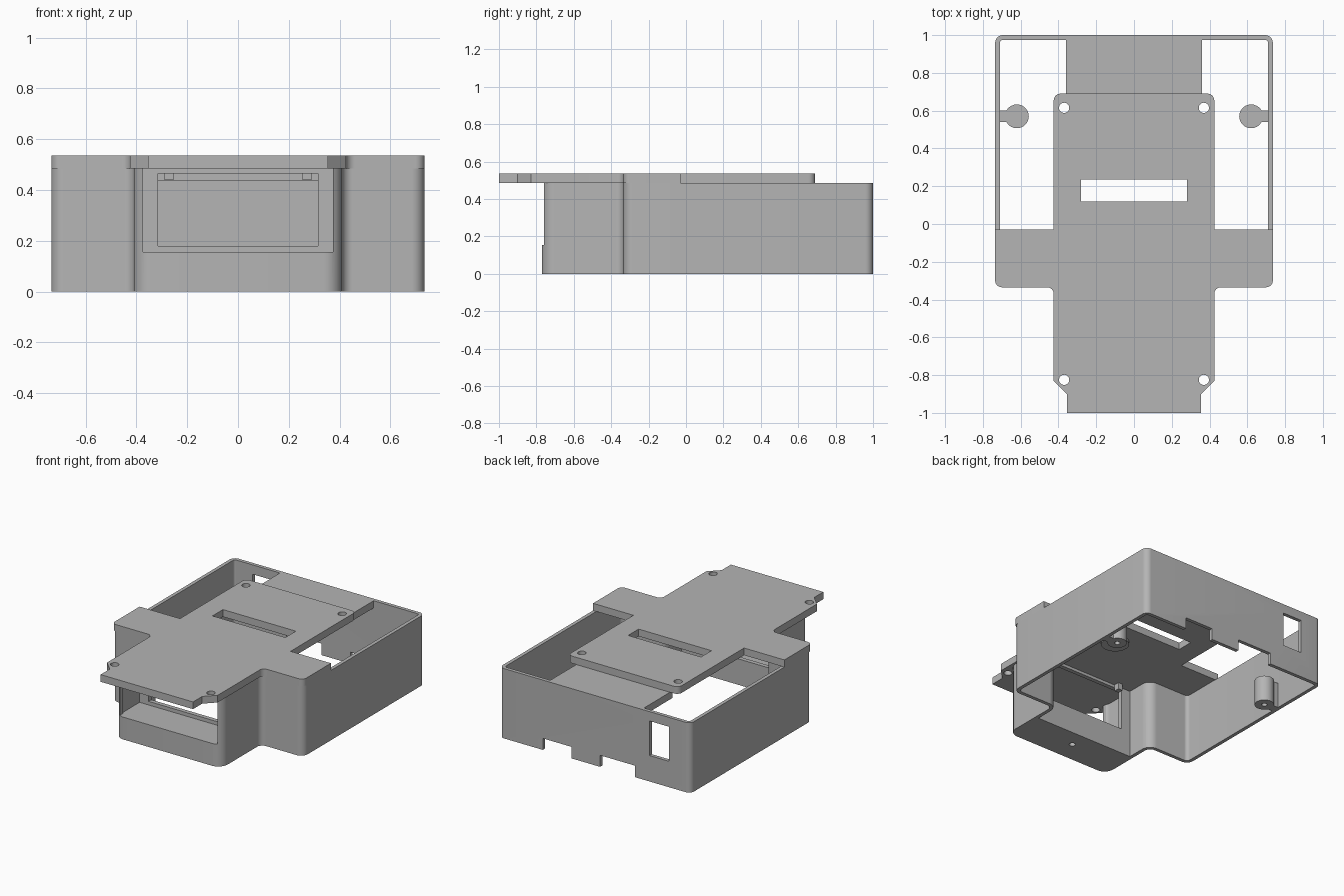
import bpy, bmesh, math
from mathutils import Vector

old = bpy.data.objects.get("Cube")
if old:
    bpy.data.objects.remove(old, do_unlink=True)

grey = bpy.data.materials.new("plastic_grey")
grey.use_nodes = True
grey.diffuse_color = (0.46, 0.46, 0.46, 1)
grey.node_tree.nodes["Principled BSDF"].inputs["Base Color"].default_value = grey.diffuse_color

WALL_TOP, TOP, WALL = 0.485, 0.535, 0.025


def rounded(points, steps=6):
    """Replace every corner (x, y, radius) with an arc tangent to both sides."""
    out = []
    for i, (x, y, r) in enumerate(points):
        p = Vector((x, y))
        if not r:
            out.append(p)
            continue
        a = (Vector(points[i - 1][:2]) - p).normalized()
        b = (Vector(points[(i + 1) % len(points)][:2]) - p).normalized()
        half = a.angle(b) / 2
        centre = p + (a + b).normalized() * r / math.sin(half)
        va = p + a * r / math.tan(half) - centre
        vb = p + b * r / math.tan(half) - centre
        for k in range(steps + 1):
            t = k / steps
            out.append(centre + va.lerp(vb, t).normalized() * r)
    return out


def mirrored(half):
    """Close a right-hand half outline with its mirror image."""
    return half + [(-x, y, r) for x, y, r in reversed(half)]


def prism(name, outline, z0, z1):
    bm = bmesh.new()
    face = bm.faces.new([bm.verts.new((p.x, p.y, z0)) for p in outline])
    top = bmesh.ops.extrude_face_region(bm, geom=[face])["geom"]
    moved = [v for v in top if isinstance(v, bmesh.types.BMVert)]
    bmesh.ops.translate(bm, verts=moved, vec=(0, 0, z1 - z0))
    bmesh.ops.recalc_face_normals(bm, faces=bm.faces)
    mesh = bpy.data.meshes.new(name)
    bm.to_mesh(mesh)
    bm.free()
    mesh.materials.append(grey)
    obj = bpy.data.objects.new(name, mesh)
    bpy.context.collection.objects.link(obj)
    return obj


def box(name, x0, x1, y0, y1, z0, z1):
    return prism(name, rounded([(x0, y0, 0), (x1, y0, 0), (x1, y1, 0), (x0, y1, 0)]), z0, z1)


def cylinder(name, x, y, r, z0, z1, n=28):
    ring = [Vector((x + r * math.cos(math.tau * k / n), y + r * math.sin(math.tau * k / n)))
            for k in range(n)]
    return prism(name, ring, z0, z1)


def select(obj):
    bpy.ops.object.select_all(action="DESELECT")
    obj.select_set(True)
    bpy.context.view_layer.objects.active = obj


def combine(obj, others, operation="DIFFERENCE"):
    for other in others:
        select(obj)
        mod = obj.modifiers.new("cut", "BOOLEAN")
        mod.operation, mod.solver, mod.object = operation, "EXACT", other
        bpy.ops.object.modifier_apply(modifier=mod.name)
        bpy.data.objects.remove(other, do_unlink=True)


def smooth(obj):
    select(obj)
    bpy.ops.object.shade_smooth_by_angle(angle=math.radians(30))


# Outer wall: T-shaped ring with rounded corners
def wall_outline(w):
    return rounded(mirrored([(0.41 - w, -0.77 + w, 0.07 - w), (0.41 - w, -0.335 + w, 0.04 + w),
                             (0.735 - w, -0.335 + w, 0.05 - w), (0.735 - w, 1 - w, 0.04 - w)]))


shell = prism("outer_wall", wall_outline(0), 0, WALL_TOP)
combine(shell, [
    prism("inside_cut", wall_outline(WALL), -0.1, 0.6),
    box("front_opening_cut", -0.375, 0.375, -0.9, -0.69, 0.155, 0.6),
    box("back_window_cut", -0.57, -0.42, 0.9, 1.1, 0.18, 0.42),
    box("left_notch_cut", 0.18, 0.4, 0.9, 1.1, -0.1, 0.08),
    box("right_notch_cut", -0.31, -0.04, 0.9, 1.1, -0.1, 0.08),
])
smooth(shell)

# Sill behind the front opening, with a screw hole in its underside
sill = prism("front_sill", rounded(mirrored([(0.4, -0.76, 0.06), (0.4, -0.5, 0)])), 0, 0.155)
combine(sill, [cylinder("sill_hole_cut", 0, -0.62, 0.02, -0.1, 0.1)])
smooth(sill)

# Inner frame that surrounds the recessed opening
frame = box("inner_frame", -0.39, 0.39, -0.53, -0.5, 0.15, WALL_TOP)
combine(frame, [box("frame_cut", -0.315, 0.315, -0.6, -0.4, 0.18, 0.465)])

# Cover plate with two wings, clipped front tab, slot and screw holes
plate = prism("cover_plate", rounded(mirrored([
    (0.355, -1, 0), (0.355, -0.9, 0), (0.425, -0.83, 0), (0.425, -0.335, 0.035),
    (0.735, -0.335, 0.035), (0.735, -0.03, 0), (0.425, -0.03, 0), (0.425, 0.69, 0.035)])),
    WALL_TOP, TOP)
combine(plate, [box("slot_cut", -0.28, 0.28, 0.12, 0.235, 0.4, 0.6)])
combine(plate, [cylinder("screw_cut", x, y, 0.027, 0.4, 0.6)
                for x in (-0.37, 0.37) for y in (-0.825, 0.615)])
smooth(plate)

# Back bridge between the cover plate and the back wall
box("back_bridge", -0.36, 0.36, 0.66, 0.98, 0.435, WALL_TOP)

# Small boss under the cover plate
boss = cylinder("underside_boss", 0.1, -0.07, 0.09, 0.465, WALL_TOP)
combine(boss, [cylinder("boss_hole_cut", 0.1, -0.07, 0.015, 0.4, 0.6)])
smooth(boss)

# Matching parts on each side
for side, s in (("left", 1), ("right", -1)):
    post = cylinder(side + "_screw_post", s * 0.62, 0.57, 0.063, 0, 0.18)
    xs = sorted((s * 0.64, s * 0.72))
    combine(post, [box("web", *xs, 0.54, 0.6, 0, 0.18)], "UNION")
    combine(post, [cylinder("post_hole_cut", s * 0.62, 0.57, 0.018, -0.1, 0.1)])
    smooth(post)
    xs = sorted((s * 0.255, s * 0.29))
    box(side + "_frame_clip", *xs, -0.5, -0.46, 0.44, WALL_TOP)
